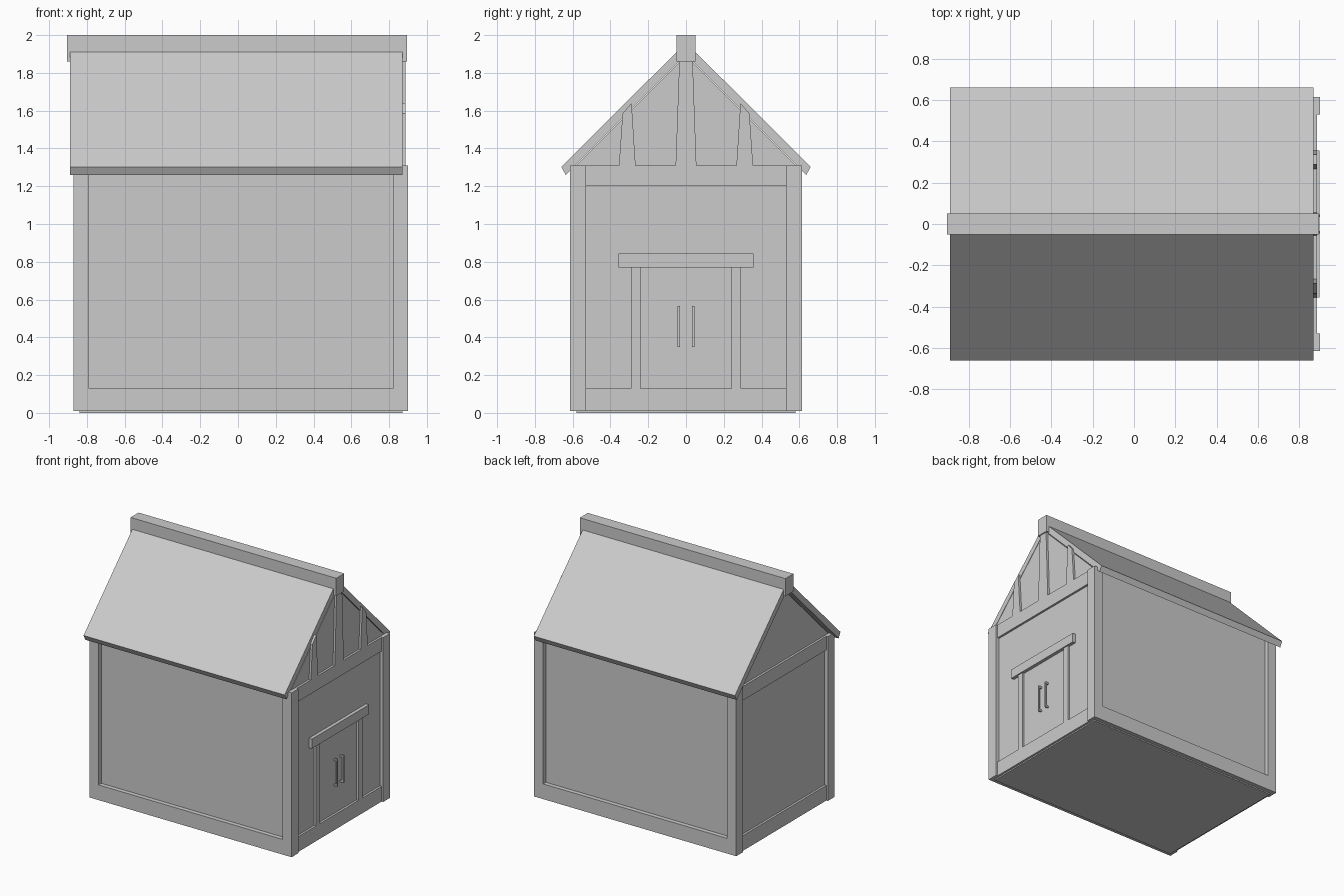
import bpy, bmesh

if "Cube" in bpy.data.objects:
    bpy.data.objects.remove(bpy.data.objects["Cube"])


def prism(name, profile, x0, x1):
    """Extrude a (y, z) outline along x."""
    bm = bmesh.new()
    face = bm.faces.new([bm.verts.new((x0, y, z)) for y, z in profile])
    ext = bmesh.ops.extrude_face_region(bm, geom=[face])
    moved = [v for v in ext["geom"] if isinstance(v, bmesh.types.BMVert)]
    bmesh.ops.translate(bm, verts=moved, vec=(x1 - x0, 0, 0))
    bmesh.ops.recalc_face_normals(bm, faces=bm.faces)
    mesh = bpy.data.meshes.new(name)
    bm.to_mesh(mesh)
    bm.free()
    obj = bpy.data.objects.new(name, mesh)
    bpy.context.collection.objects.link(obj)
    return obj


def box(name, x0, x1, y0, y1, z0, z1):
    return prism(name, [(y0, z0), (y1, z0), (y1, z1), (y0, z1)], x0, x1)


def mirror_y(obj):
    obj.modifiers.new("Mirror", "MIRROR").use_axis = (False, True, False)
    return obj


BACK, FRONT = -0.84, 0.87      # gable wall planes
TRIM = 0.017                   # trim thickness on the gable walls

# House body with both gables
prism("house_body", [(-0.58, 0), (0.58, 0), (0.58, 1.31), (0, 1.89), (-0.58, 1.31)],
      BACK, FRONT)

# Roof slabs and ridge beam
prism("roof", [(0, 1.96), (-0.66, 1.303), (-0.637, 1.26), (0, 1.897),
               (0.637, 1.26), (0.66, 1.303)], -0.89, FRONT)
box("ridge_beam", -0.905, 0.895, -0.05, 0.05, 1.86, 2.0)

# Corner posts
for label, x0, x1 in (("back", -0.87, -0.79), ("front", 0.82, 0.90)):
    mirror_y(box(label + "_corner_post", x0, x1, 0.53, 0.615, 0.01, 1.31))

# Sill beams along the long walls
mirror_y(box("side_sill", -0.80, 0.83, 0.55, 0.615, 0.01, 0.13))

# Sill and tie beams on both gable walls
for label, x0, x1 in (("back", BACK - TRIM, BACK + 0.02), ("front", FRONT - 0.02, FRONT + TRIM)):
    box(label + "_sill", x0, x1, -0.54, 0.54, 0.01, 0.13)
    box(label + "_tie_beam", x0, x1, -0.54, 0.54, 1.20, 1.31)

# Tapered gable struts
prism("centre_strut", [(-0.055, 1.31), (0.055, 1.31), (0.035, 1.87), (-0.035, 1.87)],
      FRONT - 0.01, FRONT + TRIM)
mirror_y(prism("side_strut", [(0.267, 1.31), (0.355, 1.31), (0.336, 1.585), (0.29, 1.64)][:3]
               + [(0.288, 1.64)], FRONT - 0.01, FRONT + TRIM))

# Door frame
mirror_y(box("door_jamb", FRONT - 0.01, FRONT + TRIM, 0.24, 0.29, 0.12, 0.78))
box("door_lintel", FRONT - 0.01, 0.897, -0.357, 0.357, 0.77, 0.845)

# Bracket-shaped door handles
mirror_y(box("handle_bar", 0.889, 0.90, 0.033, 0.045, 0.35, 0.565))
for label, z in (("lower", 0.35), ("upper", 0.55)):
    mirror_y(box(label + "_handle_mount", FRONT - 0.005, 0.89, 0.033, 0.045, z, z + 0.015))
